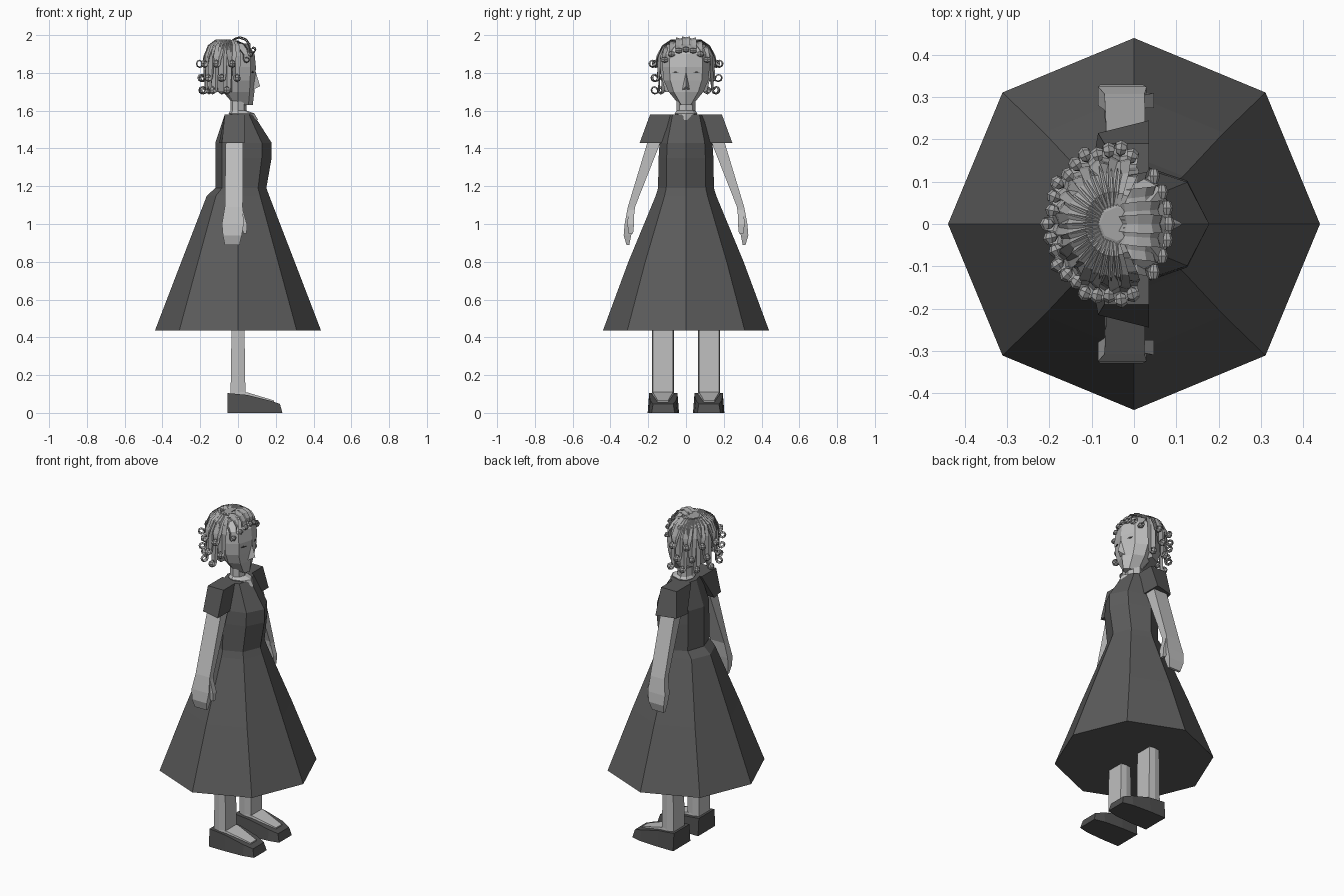
import bpy, bmesh, math
from mathutils import Vector

if "Cube" in bpy.data.objects:
    bpy.data.objects.remove(bpy.data.objects["Cube"])


def material(name, v):
    m = bpy.data.materials.new(name)
    m.diffuse_color = (v, v, v, 1)
    m.use_nodes = True
    m.node_tree.nodes["Principled BSDF"].inputs["Base Color"].default_value = m.diffuse_color
    return m


SKIN = material("skin grey", 0.52)
DRESS = material("dress dark grey", 0.105)
SHOE = material("shoe dark grey", 0.08)
HAIR = material("hair grey", 0.37)
EYE = material("eye charcoal", 0.06)


def finish(name, bm, mat):
    bmesh.ops.recalc_face_normals(bm, faces=bm.faces)
    me = bpy.data.meshes.new(name)
    bm.to_mesh(me)
    bm.free()
    me.materials.append(mat)
    ob = bpy.data.objects.new(name, me)
    bpy.context.collection.objects.link(ob)
    return ob


def loft(name, rings, mat):
    """Skin a list of equal-length point rings and cap both ends."""
    bm = bmesh.new()
    vs = [[bm.verts.new(p) for p in r] for r in rings]
    n = len(vs[0])
    for a, b in zip(vs, vs[1:]):
        for i in range(n):
            j = (i + 1) % n
            bm.faces.new((a[i], a[j], b[j], b[i]))
    bm.faces.new(vs[0][::-1])
    bm.faces.new(vs[-1])
    return finish(name, bm, mat)


def oct_ring(front, back, side, z, cx=0):
    """Octagon with corners on the axes and separate front/back depth."""
    pts = []
    for k in range(8):
        c, s = math.cos(k * math.pi / 4), math.sin(k * math.pi / 4)
        pts.append((cx + c * (front if c > 0 else back), s * side, z))
    return pts


def box_ring(z, x0, x1, y0, y1, s):
    return [(x0, s * y0, z), (x1, s * y0, z), (x1, s * y1, z), (x0, s * y1, z)]


# dress: flared eight-sided skirt and fitted bodice
loft("dress", [oct_ring(*r) for r in (
    (.44, .44, .44, .435), (.30, .30, .305, .80), (.165, .165, .16, 1.15),
    (.15, .12, .148, 1.19), (.178, .12, .145, 1.35), (.178, .12, .14, 1.43),
    (.082, .07, .10, 1.58))], DRESS)

# neck with a little skin showing at the neckline
loft("neck", [oct_ring(*r) for r in (
    (.106, .02, .045, 1.55), (.087, .05, .06, 1.586),
    (.045, .04, .05, 1.60), (.045, .04, .05, 1.70))], SKIN)

# head and nose
loft("head", [oct_ring(*r) for r in (
    (.078, .02, .035, 1.63), (.087, .08, .092, 1.70), (.09, .10, .118, 1.76),
    (.095, .13, .125, 1.83), (.088, .13, .12, 1.90), (.05, .09, .07, 1.955))], SKIN)
bm = bmesh.new()
tip, top, l, r = [bm.verts.new(p) for p in (
    (.117, 0, 1.73), (.094, 0, 1.805), (.08, -.02, 1.71), (.08, .02, 1.71))]
for f in ((tip, top, l), (tip, r, top), (tip, l, r), (top, r, l)):
    bm.faces.new(f)
finish("nose", bm, SKIN)

for s, side in ((-1, "right"), (1, "left")):
    # eye slits lying on the face planes
    def face_x(y, off):
        return .095 - .32 * y + off
    loft(side + "_eye", [[(face_x(y, o), s * y, z) for y, z in (
        (.038, 1.803), (.055, 1.799), (.073, 1.803), (.055, 1.809))]
        for o in (-.004, .002)], EYE)

    # sleeve, arm, thumb
    loft(side + "_sleeve", [
        box_ring(1.43, -.10, .035, .13, .245, s)[:3] + [(-.085, s * .215, 1.43)],
        box_ring(1.58, -.07, .035, .05, .19, s)], DRESS)
    loft(side + "_arm", [box_ring(*r, s) for r in (
        (1.50, -.06, .025, .12, .19), (1.42, -.065, .027, .14, .208),
        (1.09, -.07, .025, .27, .308), (1.00, -.085, .03, .28, .325),
        (.94, -.08, .02, .29, .33), (.89, -.07, .008, .30, .315))], SKIN)
    loft(side + "_thumb", [box_ring(*r, s) for r in (
        (1.08, 0, .024, .275, .305), (1.0, .01, .047, .275, .31),
        (.95, .03, .046, .28, .305))], SKIN)

    # leg: flat front and back with narrow bevelled sides
    loft(side + "_leg", [[(x, s * y, z) for x, y in (
        (-d, .07), (0, .064), (d, .07), (d, .175), (0, .181), (-d, .175))]
        for z, d in ((.05, .04), (.46, .034))], SKIN)

    # shoe and bare instep
    loft(side + "_shoe", [[(x, s * y0, 0), (x, s * y1, 0),
                           (x - d, s * (y1 - .008), h), (x - d, s * (y0 + .008), h)]
                          for x, y0, y1, h, d in (
        (-.055, .037, .203, .105, 0), (.05, .037, .203, .095, 0),
        (.17, .045, .197, .065, 0), (.235, .06, .182, .048, .013))], SHOE)
    loft(side + "_instep", [[(x, s * y0, .03), (x, s * y1, .03),
                             (x, s * (y1 - .01), h), (x, s * (y0 + .01), h)]
                            for x, y0, y1, h in (
        (.0, .055, .19, .115), (.05, .06, .185, .108), (.19, .085, .16, .066))], SKIN)

# hair cap under the locks
loft("hair_cap", [oct_ring(*r, cx=-.04) for r in (
    (.01, .09, .11, 1.70), (.02, .115, .135, 1.80), (.055, .115, .135, 1.89),
    (.07, .08, .10, 1.95), (.04, .04, .04, 1.972))], HAIR)


def lock(bm, path, across, widths, ridge):
    """Ribbon with a raised middle along a path."""
    rows = []
    for i, p in enumerate(path):
        t = path[min(i + 1, len(path) - 1)] - path[max(i - 1, 0)]
        n = across.cross(t).normalized()
        w = across * widths[i] / 2
        rows.append([bm.verts.new(q) for q in (p - w, p + n * ridge, p + w)])
    for a, b in zip(rows, rows[1:]):
        for k in (0, 1):
            bm.faces.new((a[k], a[k + 1], b[k + 1], b[k]))


def spiral(r0, z0, rad, turns=9):
    """Outward curl starting downwards at (r0, z0)."""
    out = []
    for k in range(1, turns):
        a = math.pi + k * math.pi / 4
        q = rad * (1 - .06 * k)
        out.append((r0 + rad + q * math.cos(a), z0 + q * math.sin(a)))
    return out


# locks radiating from the crown, three lengths, each ending in a curl
bm = bmesh.new()
COUNT = 21
for i in range(COUNT):
    a = math.radians(72 + 216 * i / (COUNT - 1))
    end = (1.71, 1.85, 1.775)[i % 3]
    out = (0, .012, .006)[i % 3]
    prof = [(.015, 1.965), (.075, 1.978), (.125, 1.945), (.142 + out, 1.89),
            (.146 + out, end + .02), (.147 + out, end)]
    prof += spiral(.147 + out, end, .019)
    widths = [.012, .035, .05, .052, .042, .036] + [.034 - .002 * k for k in range(8)]
    d = Vector((.86 * math.cos(a), math.sin(a), 0))
    path = [Vector((-.05, 0, 0)) + d * r + Vector((0, 0, z)) for r, z in prof]
    lock(bm, path, Vector((-math.sin(a), math.cos(a), 0)), widths, .008)
finish("curly_locks", bm, HAIR)

# rolled fringe over the forehead
bm = bmesh.new()
for i in range(7):
    y = -.108 + .036 * i
    u = (abs(y) / .108) ** 2
    prof = [(-.05, 1.96), (-.02, 1.985), (.01, 1.994), (.045, 1.982),
            (.066, 1.953), (.068, 1.925)] + spiral(.068, 1.925, .013, 8)
    path = [Vector((x - .035 * u, y * (.75 + .05 * min(k, 6)), z - .055 * u))
            for k, (x, z) in enumerate(prof)]
    lock(bm, path, Vector((0, 1, 0)), [.03, .04, .044, .044, .042, .04] + [.034] * 7, .006)
finish("fringe", bm, HAIR)
